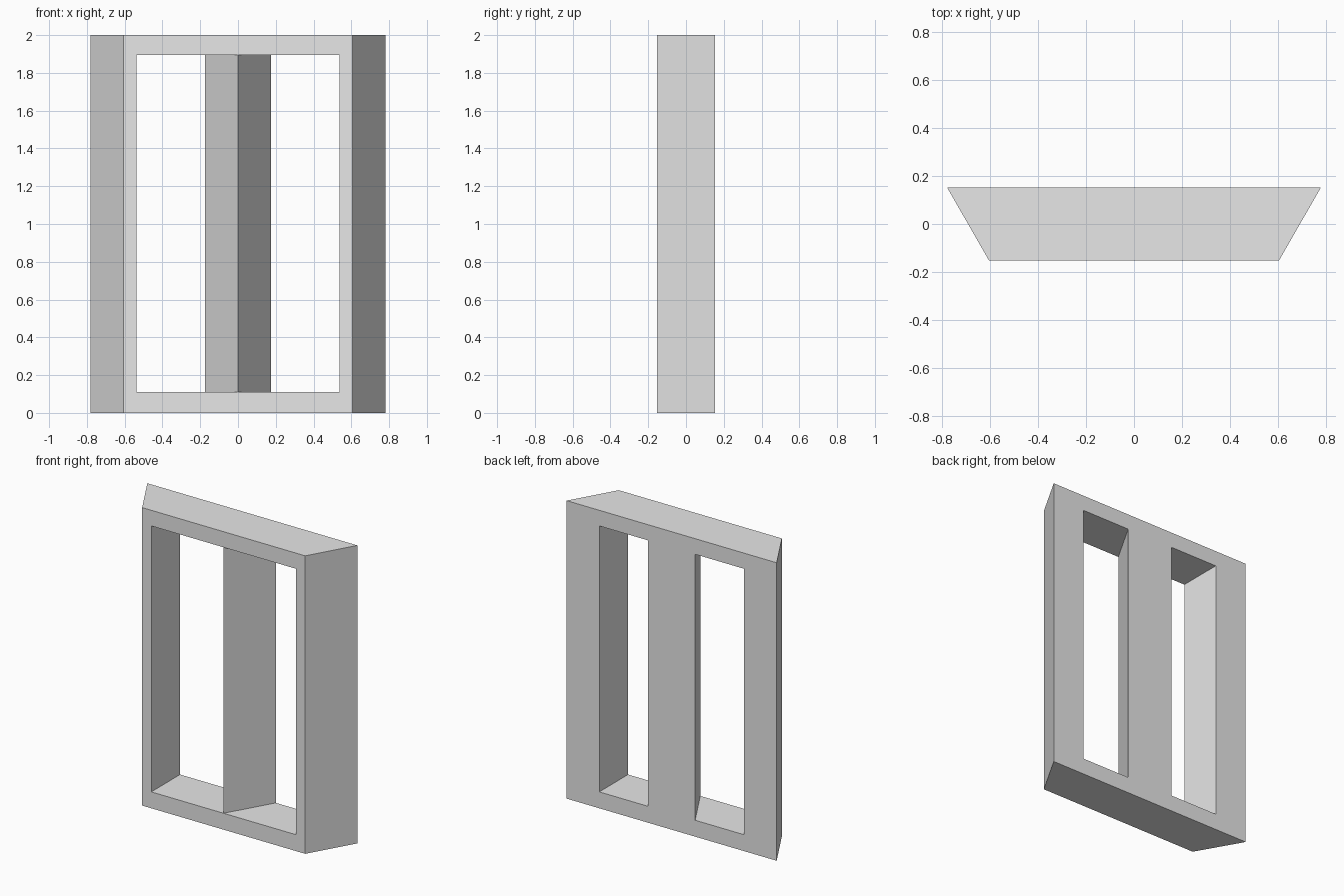
import bpy
import bmesh

cube = bpy.data.objects.get("Cube")
if cube:
    bpy.data.objects.remove(cube, do_unlink=True)

HEIGHT = 2.0
DEPTH = 0.1525        # half depth
FRONT, BACK = 0.605, 0.78   # half widths of the tapered body
OPENING = 0.537       # half width of the opening
POST = 0.175          # half width of the centre post at the back
SILL, HEAD = 0.11, 1.895

grey = bpy.data.materials.new("light_grey")
grey.use_nodes = True
grey.diffuse_color = (0.8, 0.8, 0.8, 1)
grey.node_tree.nodes["Principled BSDF"].inputs["Base Color"].default_value = (0.8, 0.8, 0.8, 1)


def mirrored(half):
    """Complete a right-hand outline with its left-hand copy."""
    return half + [(-x, y) for x, y in reversed(half) if x > 0]


def prism(name, outline, bottom, top):
    bm = bmesh.new()
    base = bm.faces.new([bm.verts.new((x, y, bottom)) for x, y in outline])
    grown = bmesh.ops.extrude_face_region(bm, geom=[base])["geom"]
    moved = [v for v in grown if isinstance(v, bmesh.types.BMVert)]
    bmesh.ops.translate(bm, verts=moved, vec=(0, 0, top - bottom))
    bmesh.ops.recalc_face_normals(bm, faces=bm.faces)
    mesh = bpy.data.meshes.new(name)
    bm.to_mesh(mesh)
    bm.free()
    mesh.materials.append(grey)
    obj = bpy.data.objects.new(name, mesh)
    bpy.context.collection.objects.link(obj)
    return obj


# Tapered body, wider at the back
frame = prism("window_frame", mirrored([(FRONT, -DEPTH), (BACK, DEPTH)]), 0, HEIGHT)

# Opening cutter, notched to leave the wedge-shaped centre post
over = 0.1
tip = -DEPTH + 0.001
notch = POST * (DEPTH + over - tip) / (DEPTH - tip)
cutter = prism("opening_cutter", mirrored([
    (0, tip), (notch, DEPTH + over),
    (OPENING, DEPTH + over), (OPENING, -DEPTH - over)]), SILL, HEAD)
cutter.hide_render = True

cut = frame.modifiers.new("openings", 'BOOLEAN')
cut.operation = 'DIFFERENCE'
cut.solver = 'EXACT'
cut.object = cutter

# Bake the cut and drop the helper
bpy.ops.object.select_all(action='DESELECT')
bpy.context.view_layer.objects.active = frame
frame.select_set(True)
bpy.ops.object.modifier_apply(modifier=cut.name)
bpy.data.objects.remove(cutter, do_unlink=True)
